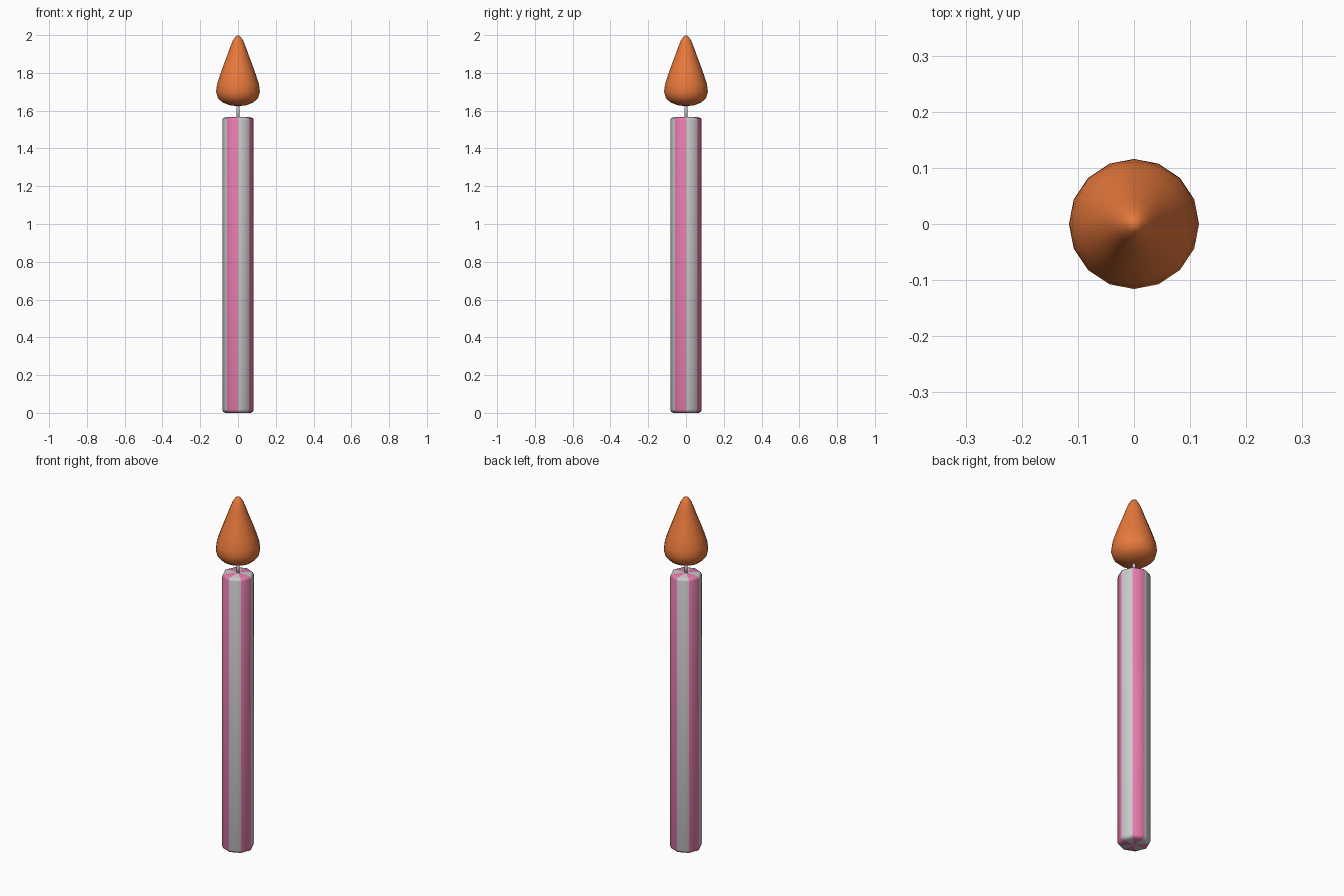
import bpy, bmesh
from math import cos, sin, pi

if "Cube" in bpy.data.objects:
    bpy.data.objects.remove(bpy.data.objects["Cube"])


def material(name, rgb):
    m = bpy.data.materials.new(name)
    m.diffuse_color = (*rgb, 1)
    m.use_nodes = True
    m.node_tree.nodes["Principled BSDF"].inputs["Base Color"].default_value = m.diffuse_color
    return m


def lathe(name, profile, sides, mats=(), stripe=False):
    """Revolve (radius, z) points; radius 0 makes a pole. Sectors can alternate material."""
    bm = bmesh.new()
    rings = []
    for r, z in profile:
        if r == 0:
            rings.append([bm.verts.new((0, 0, z))] * sides)
        else:
            rings.append([bm.verts.new((r * cos(2 * pi * i / sides), r * sin(2 * pi * i / sides), z))
                          for i in range(sides)])
    for a, b in zip(rings, rings[1:]):
        for i in range(sides):
            j = (i + 1) % sides
            corners = list(dict.fromkeys((a[i], a[j], b[j], b[i])))
            f = bm.faces.new(corners)
            f.smooth = True
            f.material_index = i % 2 if stripe else 0
    bmesh.ops.recalc_face_normals(bm, faces=bm.faces)
    me = bpy.data.meshes.new(name)
    bm.to_mesh(me)
    bm.free()
    for m in mats:
        me.materials.append(m)
    ob = bpy.data.objects.new(name, me)
    bpy.context.collection.objects.link(ob)
    return ob


grey = material("wax_grey", (0.8, 0.8, 0.8))
pink = material("wax_pink", (0.8, 0.2, 0.42))
orange = material("flame_orange", (0.8, 0.19, 0.045))

# striped octagonal candle with softened ends
lathe("candle_body", [(0, 0), (0.066, 0), (0.079, 0.006), (0.083, 0.018),
                      (0.083, 1.55), (0.079, 1.561), (0.068, 1.565), (0, 1.568)],
      8, (grey, pink), stripe=True)

# thin wick
lathe("wick", [(0, 1.55), (0.009, 1.55), (0.009, 1.64), (0, 1.64)], 8)

# teardrop flame
lathe("flame", [(0, 1.624), (0.04, 1.628), (0.08, 1.642), (0.106, 1.666), (0.116, 1.70),
                (0.111, 1.74), (0.095, 1.79), (0.077, 1.84), (0.058, 1.89), (0.042, 1.935),
                (0.028, 1.97), (0.014, 1.992), (0, 2.0)], 16, (orange,))
